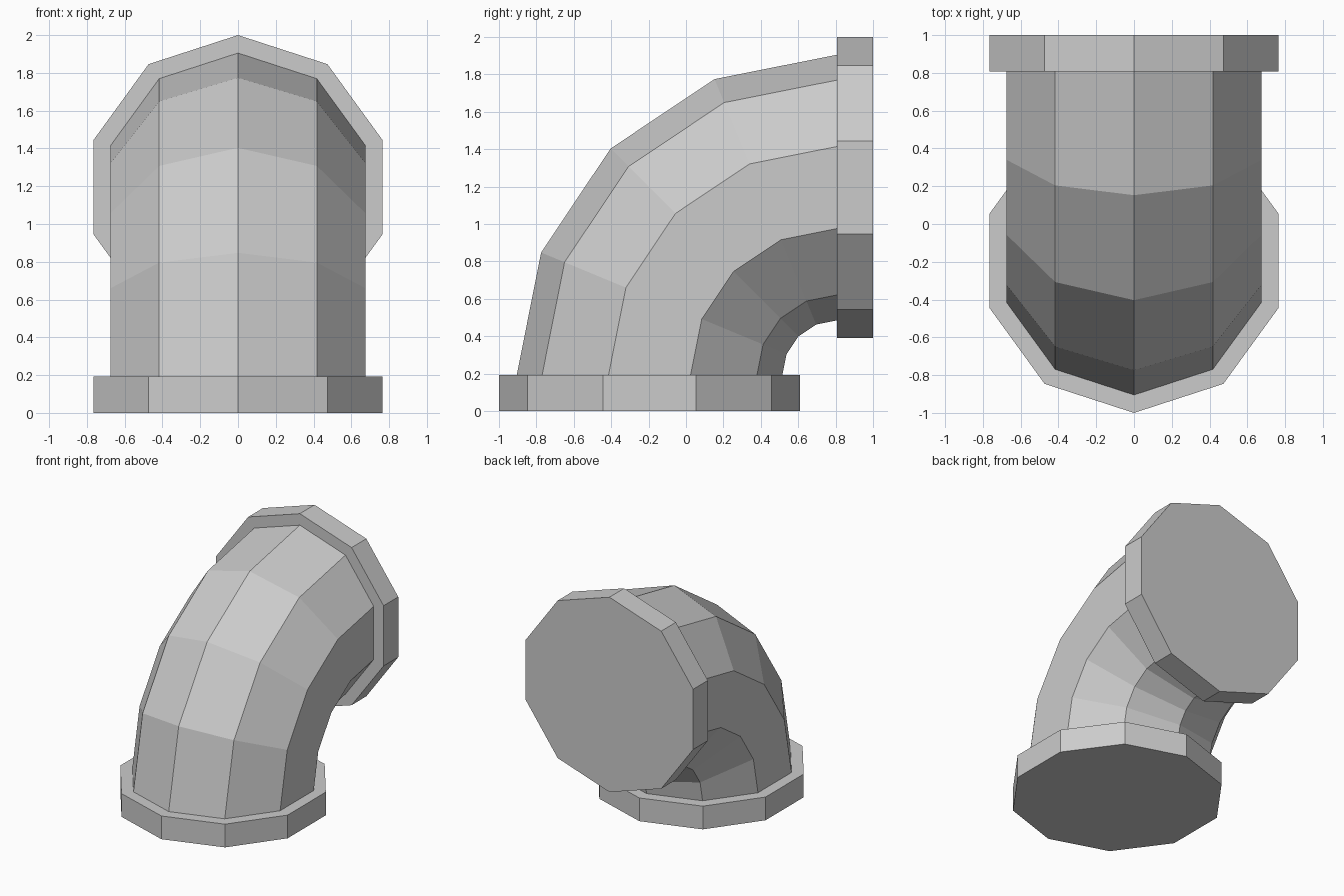
import bpy
from math import sin, cos, radians, tau
from mathutils import Vector

if "Cube" in bpy.data.objects:
    bpy.data.objects.remove(bpy.data.objects["Cube"])

SIDES = 10
FLANGE_R, PIPE_R, THICK = 0.805, 0.71, 0.192
BEND_R = 2 - FLANGE_R - THICK                 # bend centreline radius
CENTRE = Vector((0, 1 - THICK, THICK))        # bend pivot


def ring(angle, offset, radius):
    """Decagon around the bend centreline, pushed along it by offset."""
    t = radians(angle)
    out = Vector((0, -cos(t), sin(t)))
    along = Vector((0, sin(t), cos(t)))
    pts = []
    for i in range(SIDES):
        a = tau * i / SIDES
        pts.append(CENTRE + out * (BEND_R + radius * cos(a)) + along * offset
                   + Vector((radius * sin(a), 0, 0)))
    return pts


def sweep(name, stations, cap_start=False, cap_end=False):
    verts = [p for s in stations for p in ring(*s)]
    faces = []
    for k in range(len(stations) - 1):
        for i in range(SIDES):
            j = (i + 1) % SIDES
            a, b = k * SIDES, (k + 1) * SIDES
            faces.append((a + i, a + j, b + j, b + i))
    if cap_start:
        faces.append(tuple(reversed(range(SIDES))))
    if cap_end:
        faces.append(tuple(range(len(verts) - SIDES, len(verts))))
    mesh = bpy.data.meshes.new(name)
    mesh.from_pydata(verts, [], faces)
    mesh.update()
    obj = bpy.data.objects.new(name, mesh)
    bpy.context.collection.objects.link(obj)
    return obj


# bottom flange: closed underneath, stepping in to the pipe
sweep("base_flange", [(0, -THICK, FLANGE_R), (0, 0, FLANGE_R), (0, 0, PIPE_R)],
      cap_start=True)
# quarter bend in four segments
sweep("pipe_elbow", [(22.5 * k, 0, PIPE_R) for k in range(5)])
# rear flange: closed at the back
sweep("rear_flange", [(90, 0, PIPE_R), (90, 0, FLANGE_R), (90, THICK, FLANGE_R)],
      cap_end=True)
